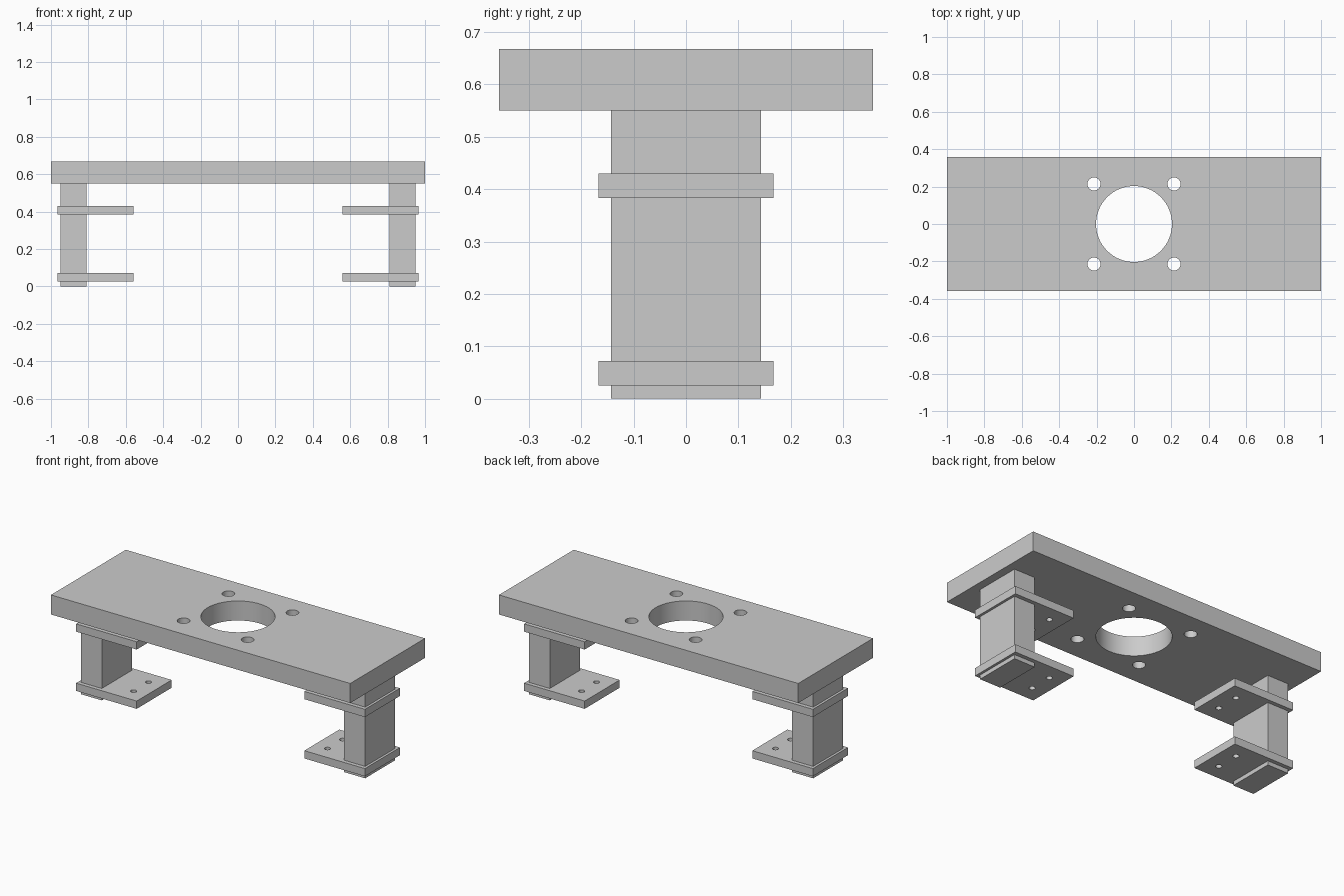
import bpy
import bmesh
import math
from mathutils import Matrix, Vector

if "Cube" in bpy.data.objects:
    bpy.data.objects.remove(bpy.data.objects["Cube"], do_unlink=True)

# Single plain grey finish
grey = bpy.data.materials.new("plain grey")
grey.use_nodes = True
colour = (0.6, 0.6, 0.6, 1)
grey.diffuse_color = colour
grey.node_tree.nodes["Principled BSDF"].inputs["Base Color"].default_value = colour


def add_object(name, bm):
    mesh = bpy.data.meshes.new(name)
    bm.to_mesh(mesh)
    bm.free()
    obj = bpy.data.objects.new(name, mesh)
    bpy.context.collection.objects.link(obj)
    return obj


def box(name, low, high):
    low, high = Vector(low), Vector(high)
    bm = bmesh.new()
    bmesh.ops.create_cube(bm, size=1, matrix=Matrix.Translation((low + high) / 2)
                          @ Matrix.Diagonal((*(high - low), 1)))
    obj = add_object(name, bm)
    obj.data.materials.append(grey)
    return obj


def drill(obj, holes):
    """Cut vertical through holes, each given as (x, y, radius)."""
    bm = bmesh.new()
    for x, y, radius in holes:
        bmesh.ops.create_cone(bm, cap_ends=True, segments=64 if radius > 0.1 else 32,
                              radius1=radius, radius2=radius, depth=4,
                              matrix=Matrix.Translation((x, y, 0)))
    cutter = add_object("hole_cutter", bm)
    cutter.hide_render = True
    cutter.data.materials.append(grey)
    mod = obj.modifiers.new("holes", "BOOLEAN")
    mod.operation = "DIFFERENCE"
    mod.solver = "EXACT"
    mod.object = cutter
    bpy.ops.object.select_all(action="DESELECT")
    bpy.context.view_layer.objects.active = obj
    obj.select_set(True)
    bpy.ops.object.modifier_apply(modifier=mod.name)
    bpy.data.objects.remove(cutter, do_unlink=True)
    bpy.ops.object.shade_smooth_by_angle(angle=math.radians(30))


# Top board with a central opening and four bolt holes
board = box("top_board", (-1, -0.357, 0.55), (1, 0.357, 0.668))
bolts = [(sx * 0.214, sy * 0.214, 0.035) for sx in (-1, 1) for sy in (-1, 1)]
drill(board, [(0, 0, 0.203)] + bolts)

# Legs, each carrying two inward-facing drilled brackets
for side, s in (("left", 1), ("right", -1)):
    def span(inner, outer):
        return sorted((s * inner, s * outer))

    x0, x1 = span(0.81, 0.95)
    box(f"{side}_leg", (x0, -0.143, 0), (x1, 0.143, 0.55))
    x0, x1 = span(0.56, 0.965)
    for level, z in (("lower", 0.025), ("upper", 0.383)):
        bracket = box(f"{side}_{level}_bracket", (x0, -0.167, z), (x1, 0.167, z + 0.047))
        drill(bracket, [(s * 0.648, y, 0.017) for y in (-0.071, 0.071)])
